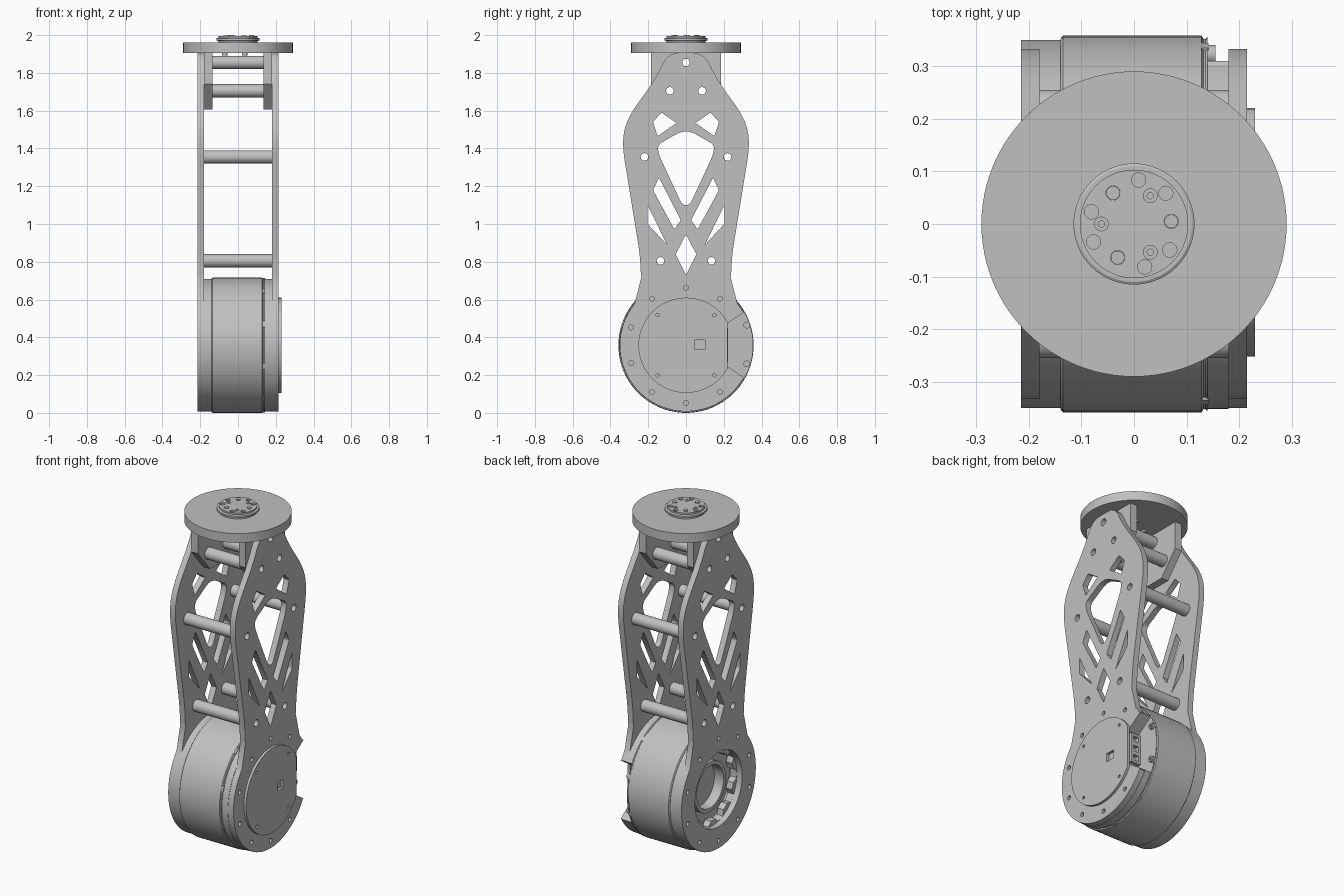
import bpy, bmesh, math
from mathutils import Vector, Matrix

cube = bpy.data.objects.get("Cube")
if cube:
    bpy.data.objects.remove(cube, do_unlink=True)

TAU = 2 * math.pi
CZ = 0.358                      # height of the motor axis
# Cyclic axis swap: local x, y, z become world y, z, x
SIDE = Matrix(((0, 0, 1, 0), (1, 0, 0, 0), (0, 1, 0, 0), (0, 0, 0, 1)))


def material(name, value):
    mat = bpy.data.materials.new(name)
    mat.use_nodes = True
    color = (value, value, value, 1)
    mat.diffuse_color = color
    mat.node_tree.nodes["Principled BSDF"].inputs["Base Color"].default_value = color
    return mat


GREY = material("light grey", 0.53)


def finish(name, bm, matrix):
    """Clean the mesh, place it and shade it smooth with sharp edges."""
    bmesh.ops.remove_doubles(bm, verts=bm.verts, dist=1e-5)
    bmesh.ops.transform(bm, matrix=matrix, verts=bm.verts)
    bmesh.ops.recalc_face_normals(bm, faces=bm.faces)
    mesh = bpy.data.meshes.new(name)
    bm.to_mesh(mesh)
    bm.free()
    mesh.shade_smooth()
    mesh.set_sharp_from_angle(angle=math.radians(30))
    mesh.materials.append(GREY)
    obj = bpy.data.objects.new(name, mesh)
    bpy.context.collection.objects.link(obj)
    return obj


def prism(name, loops, low, high, matrix=SIDE):
    """Extrude an outline with holes between two heights."""
    curve = bpy.data.curves.new(name, "CURVE")
    curve.dimensions = "2D"
    curve.fill_mode = "BOTH"
    curve.extrude = (high - low) / 2
    for loop in loops:
        spline = curve.splines.new("POLY")
        spline.points.add(len(loop) - 1)
        for point, (u, v) in zip(spline.points, loop):
            point.co = (u, v, 0, 1)
        spline.use_cyclic_u = True
    temp = bpy.data.objects.new(name, curve)
    bpy.context.collection.objects.link(temp)
    mesh = bpy.data.meshes.new_from_object(temp)
    bm = bmesh.new()
    bm.from_mesh(mesh)
    bpy.data.objects.remove(temp)
    bpy.data.curves.remove(curve)
    bpy.data.meshes.remove(mesh)
    return finish(name, bm, matrix @ Matrix.Translation((0, 0, (low + high) / 2)))


def lathe(name, profile, matrix, closed=False, steps=96):
    """Spin a (height, radius) profile around the local z axis."""
    bm = bmesh.new()
    verts = [bm.verts.new((r, 0, h)) for h, r in profile]
    pairs = list(zip(verts, verts[1:])) + ([(verts[-1], verts[0])] if closed else [])
    edges = [bm.edges.new(p) for p in pairs]
    bmesh.ops.spin(bm, geom=verts + edges, cent=(0, 0, 0), axis=(0, 0, 1),
                   angle=TAU, steps=steps)
    return finish(name, bm, matrix)


def box(name, size, matrix):
    bm = bmesh.new()
    bmesh.ops.create_cube(bm, size=1)
    return finish(name, bm, matrix @ Matrix.Diagonal((*size, 1)))


def circle(u, v, r, n=24):
    return [(u + r * math.cos(TAU * i / n), v + r * math.sin(TAU * i / n)) for i in range(n)]


def rounded(points, r, n=6):
    """Replace each corner by a short curve."""
    out = []
    pts = [Vector(p) for p in points]
    for i, p in enumerate(pts):
        a, b = pts[i - 1] - p, pts[(i + 1) % len(pts)] - p
        a = p + a.normalized() * min(r, a.length * 0.48)
        b = p + b.normalized() * min(r, b.length * 0.48)
        for k in range(n + 1):
            t = k / n
            out.append(tuple(a * (1 - t) ** 2 + p * 2 * t * (1 - t) + b * t * t))
    return out


def flip(points):
    return [(-u, v) for u, v in reversed(points)]


def arc(start, end, r, notch):
    """Arc in degrees, with an optional connector notch towards the back."""
    out, cut = [], False
    for d in range(start, end + 1, 3):
        if notch and 330 < d < 390:
            if not cut:
                out += [(0.31, 0.185), (0.2, 0.26), (0.2, 0.46), (0.31, 0.535)]
            cut = True
        else:
            a = math.radians(d)
            out.append((r * math.cos(a), CZ + r * math.sin(a)))
    return out


# Side plates with lightening windows
SHOULDER = [(0.238, 0.67), (0.241, 0.82), (0.34, 1.43), (0.312, 1.56),
            (0.16, 1.77), (0.1, 1.9), (0, 1.907)]
half = rounded(SHOULDER + [(0, 0.67)], 0.1)
half = [p for p in half if p[0] > 0.05 and p[1] > 0.62]
half = [p for p in half if p[0] > 0.23 or p[1] > 0.8] + [(0, 1.907)]
WINDOWS = [[(0.05, 1.535), (0.13, 1.59), (0.175, 1.54), (0.15, 1.465)],
           [(0.143, 1.245), (0.175, 1.18), (0.062, 0.972), (0.027, 1.02)],
           [(0.203, 1.1), (0.203, 1.0), (0.1, 0.89)]]
center_window = rounded([(0.025, 1.49), (0.15, 1.42), (0.145, 1.37), (0.02, 1.1),
                         (-0.02, 1.1), (-0.145, 1.37), (-0.15, 1.42), (-0.025, 1.49)], 0.03)
diamond = [(0, 0.945), (0.055, 0.84), (0, 0.73), (-0.055, 0.84)]
RODS = [(0, 1.855), (0.085, 1.705), (-0.085, 1.705), (0.22, 1.355), (-0.22, 1.355),
        (0.135, 0.805), (-0.135, 0.805)]


def side_plate(name, low, high, notch):
    loops = [half + flip(half[:-1]) + arc(141, 399, 0.35, notch), center_window, diamond]
    for w in WINDOWS:
        w = rounded(w, 0.006, 2)
        loops += [w, flip(w)]
    loops += [circle(u, v, 0.02) for u, v in RODS]
    for i in range(10):
        a = TAU * (i / 10 + 0.05)
        u, v = 0.305 * math.cos(a), CZ + 0.305 * math.sin(a)
        if not (notch and u > 0.25):
            loops.append(circle(u, v, 0.013, 16))
    if not notch:
        loops.append(circle(0, CZ, 0.222, 72))
    prism(name, loops, low, high)


side_plate("left_side_plate", 0.18, 0.215, True)
side_plate("right_side_plate", -0.215, -0.18, False)

# Hollow cross rods and the upper inner brackets
for i, (u, v) in enumerate(RODS):
    x = 0.135 if v > 1.6 else 0.18
    lathe(f"cross_rod_{i + 1}", [(-x, 0.02), (x, 0.02), (x, 0.035), (-x, 0.035)],
          SIDE @ Matrix.Translation((u, v, 0)), True, 32)
bracket = [(0.185, 1.906), (0.185, 1.74), (0.07, 1.605)]
for name, low in (("left_bracket", 0.135), ("right_bracket", -0.18)):
    prism(name, [bracket + flip(bracket)] + [circle(u, v, 0.02) for u, v in RODS[:3]],
          low, low + 0.045)

# Motor: body with recessed output ring, then the end rims
AXIS = SIDE @ Matrix.Translation((0, CZ, 0))
lathe("motor_body", [(-0.1, 0), (-0.1, 0.125), (-0.16, 0.125), (-0.16, 0.148),
                     (-0.125, 0.148), (-0.125, 0.23), (-0.14, 0.23), (-0.14, 0.352),
                     (-0.135, 0.358), (0.128, 0.358), (0.132, 0.352), (0.136, 0.352),
                     (0.14, 0.356), (0.14, 0)], AXIS)
scallops = []
for i in range(120):
    a = TAU * i / 120
    r = 0.207 + 0.014 * max(-1, min(1, 3 * math.cos(10 * a)))
    scallops.append((r * math.cos(a), CZ + r * math.sin(a)))
prism("motor_output_rim", [arc(0, 357, 0.35, False), scallops], -0.18, -0.14)
prism("motor_cover_rim", [arc(40, 399, 0.352, True)], 0.14, 0.18)

# Round cover with a flat edge, square dimple and screw holes
cover = [(min(u, 0.22), v) for u, v in circle(0, CZ, 0.252, 96)]
dimple = [(0.045, 0.335), (0.1, 0.335), (0.1, 0.385), (0.045, 0.385)]
screws = [circle(s * 0.15, CZ + t * 0.16, 0.009, 12) for s in (-1, 1) for t in (-1, 1)
          ]
prism("motor_cover", [cover, dimple] + screws, 0.215, 0.23)

# Small clips along the motor seam
for i in range(10):
    turn = Matrix.Rotation(TAU * (i + 0.5) / 10, 4, "Z")
    box(f"seam_clip_{i + 1}", (0.012, 0.03, 0.022),
        AXIS @ turn @ Matrix.Translation((0.351, 0, 0.131)))

# Connector block in the notch, with sockets and bolts
slots = [[(u, z), (u + 0.036, z), (u + 0.036, z + 0.035), (u, z + 0.035)]
         for u, z in ((0.155, 0.285), (0.155, 0.342), (0.155, 0.4))]
BACK = Matrix(((1, 0, 0, 0), (0, 0, 1, 0), (0, 1, 0, 0), (0, 0, 0, 1)))
prism("connector_block", [[(0.14, 0.27), (0.205, 0.27), (0.205, 0.45), (0.14, 0.45)]] + slots,
      0.195, 0.222, BACK)
for i, v in enumerate((0.26, 0.465)):
    lathe(f"notch_bolt_{i + 1}", [(0.13, 0), (0.13, 0.018), (0.155, 0.018), (0.155, 0.009),
                                  (0.148, 0.009), (0.148, 0)],
          SIDE @ Matrix.Translation((0.322, v, 0)), steps=16)

# Top disc and its output hub
FLAT = Matrix.Identity(4)
lathe("top_disc", [(1.905, 0), (1.905, 0.29), (1.96, 0.29), (1.96, 0)], FLAT)
lathe("hub_flange", [(1.96, 0.103), (1.968, 0.103), (1.972, 0.115), (1.983, 0.115),
                     (1.986, 0.11), (1.986, 0)], FLAT)
hub = [circle(0, 0, 0.103, 72)]
for i in range(9):
    a = math.radians(4 + 40 * i)
    r = 0.084 if i % 3 else 0.071
    u, v = r * math.cos(a), r * math.sin(a)
    hub.append(circle(u, v, 0.0135))
    if i % 3 == 0:
        # Raised pins, and bolts between them
        lathe(f"hub_pin_{i // 3 + 1}", [(1.98, 0), (1.98, 0.013), (2.0, 0.013), (2.0, 0)],
              Matrix.Translation((u, v, 0)), steps=24)
        b = a + math.radians(56)
        lathe(f"hub_bolt_{i // 3 + 1}", [(1.98, 0.014), (1.998, 0.014), (1.998, 0.006),
                                         (1.995, 0.006), (1.995, 0)],
              Matrix.Translation((0.062 * math.cos(b), 0.062 * math.sin(b), 0)), steps=24)
        lathe(f"underside_bolt_{i // 3 + 1}", [(1.906, 0.014), (1.893, 0.014), (1.893, 0)],
              Matrix.Translation((0.07 * math.cos(b), 0.07 * math.sin(b), 0)), steps=16)
prism("hub_face", hub, 1.985, 1.995, FLAT)
